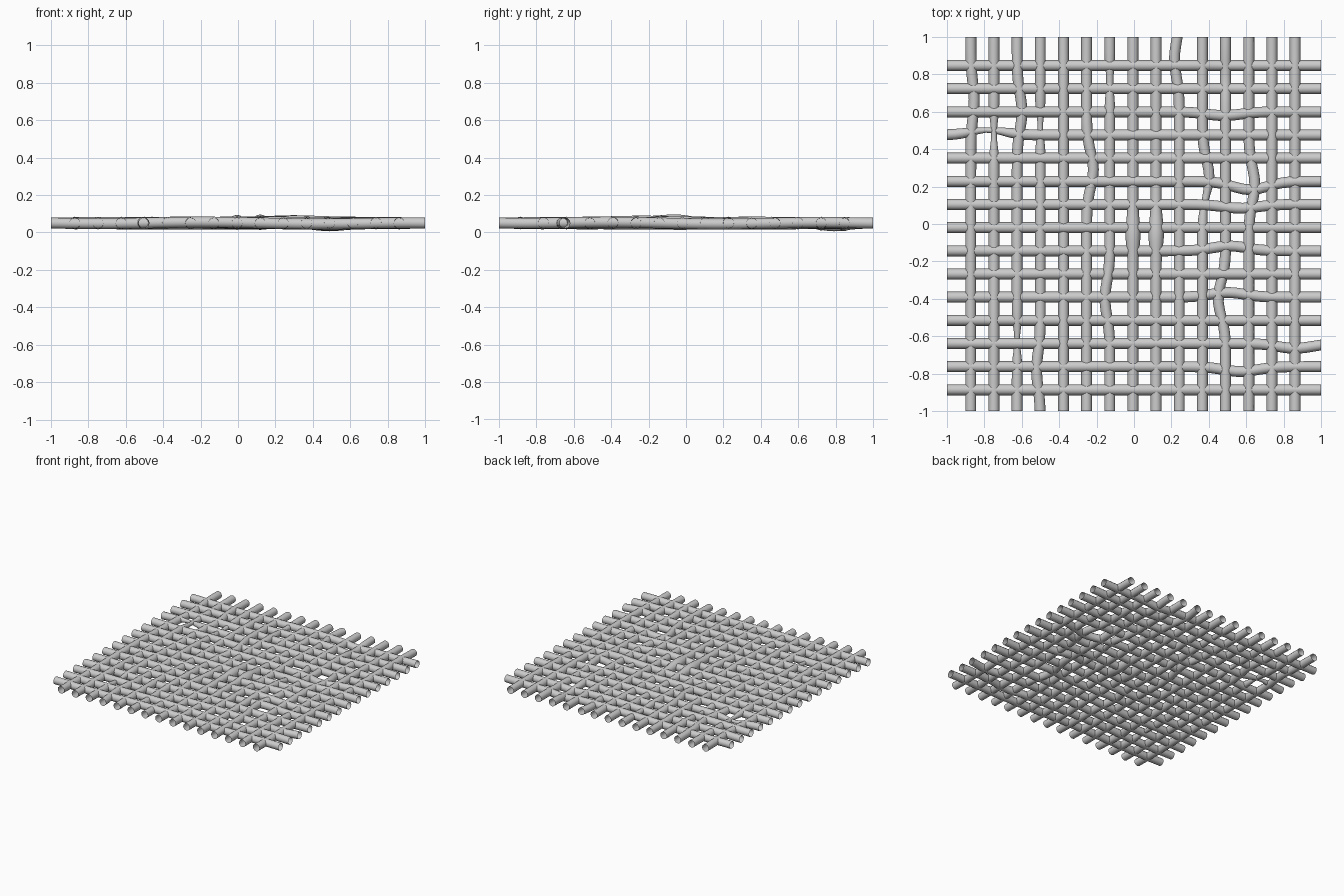
import bpy, bmesh, math, random

if "Cube" in bpy.data.objects:
    bpy.data.objects.remove(bpy.data.objects["Cube"])

random.seed(4)
COUNT, PITCH, RADIUS, HEIGHT, SIDES, STEPS = 15, 0.1238, 0.029, 0.05, 12, 48

# Most visible sideways kinks: strand -> (position, offset)
ROW_KINKS = {2: (0.48, -0.02), 3: (-0.78, 0.026), 5: (0.62, -0.045), 6: (0.57, -0.02),
             8: (0.51, 0.026), 10: (0.5, 0.025), 12: (0.86, -0.026), 13: (0.57, -0.026)}
COLUMN_KINKS = {0: (0.66, 0.018), 2: (0.6, 0.026), 3: (-0.78, -0.02), 5: (0.29, 0.036),
                6: (-0.4, -0.026), 9: (0.88, -0.026), 10: (0.25, 0.036),
                11: (-0.4, -0.04), 12: (0.21, 0.032)}
# Pinched and swollen spots: strand -> (position, radius factor)
ROW_SWELL = {3: (-0.78, 0.45)}
COLUMN_SWELL = {1: (0.48, 0.5), 2: (-0.62, 0.5), 3: (0.52, 0.5), 6: (0.76, 0.65),
                7: (-0.05, 1.4), 8: (-0.05, 1.45), 10: (0.12, 0.65)}


def bump(distance, width):
    return math.exp(-(distance / width) ** 2)


def strand(name, base, kink, swell, along_x):
    """An open tube running the full width of the mat."""
    bm = bmesh.new()
    rings = []
    phase, freq = random.uniform(0, 6), random.uniform(4, 8)
    for i in range(STEPS + 1):
        t = -1 + 2 * i / STEPS
        side = base + kink[1] * bump(t - kink[0], 0.13)
        x, y = (t, side) if along_x else (side, t)
        # Gentle rise and fall, with one swell and one dip in the mat
        z = HEIGHT + 0.005 * (1 - t ** 4) * math.sin(freq * t + phase)
        z += 0.008 * bump(math.hypot(x - 0.3, y + 0.15), 0.25)
        z -= 0.018 * bump(math.hypot(x - 0.48, y - 0.79), 0.1)
        r = RADIUS * (1 + (swell[1] - 1) * bump(t - swell[0], 0.09))
        ring = []
        for k in range(SIDES):
            a = 2 * math.pi * k / SIDES
            c, s = r * math.cos(a), r * math.sin(a)
            ring.append(bm.verts.new((x, y + c, z + s) if along_x else (x - c, y, z + s)))
        rings.append(ring)
    for a, b in zip(rings, rings[1:]):
        for k in range(SIDES):
            n = (k + 1) % SIDES
            bm.faces.new((a[k], a[n], b[n], b[k])).smooth = True
    # Turn the tube wall outward
    bm.normal_update()
    bm.faces.ensure_lookup_table()
    wall = bm.faces[0]
    centre = (rings[0][0].co + rings[0][SIDES // 2].co) / 2
    if wall.normal.dot(wall.calc_center_median() - centre) < 0:
        bmesh.ops.reverse_faces(bm, faces=bm.faces[:])
    mesh = bpy.data.meshes.new(name)
    bm.to_mesh(mesh)
    bm.free()
    bpy.context.collection.objects.link(bpy.data.objects.new(name, mesh))


# Crossed mat: rows run left to right, columns run front to back
STRAIGHT, EVEN = (0, 0), (0, 1)
for i in range(COUNT):
    strand(f"row_strand_{i}", 0.847 - PITCH * i,
           ROW_KINKS.get(i, STRAIGHT), ROW_SWELL.get(i, EVEN), True)
    strand(f"column_strand_{i}", -0.872 + PITCH * i,
           COLUMN_KINKS.get(i, STRAIGHT), COLUMN_SWELL.get(i, EVEN), False)
